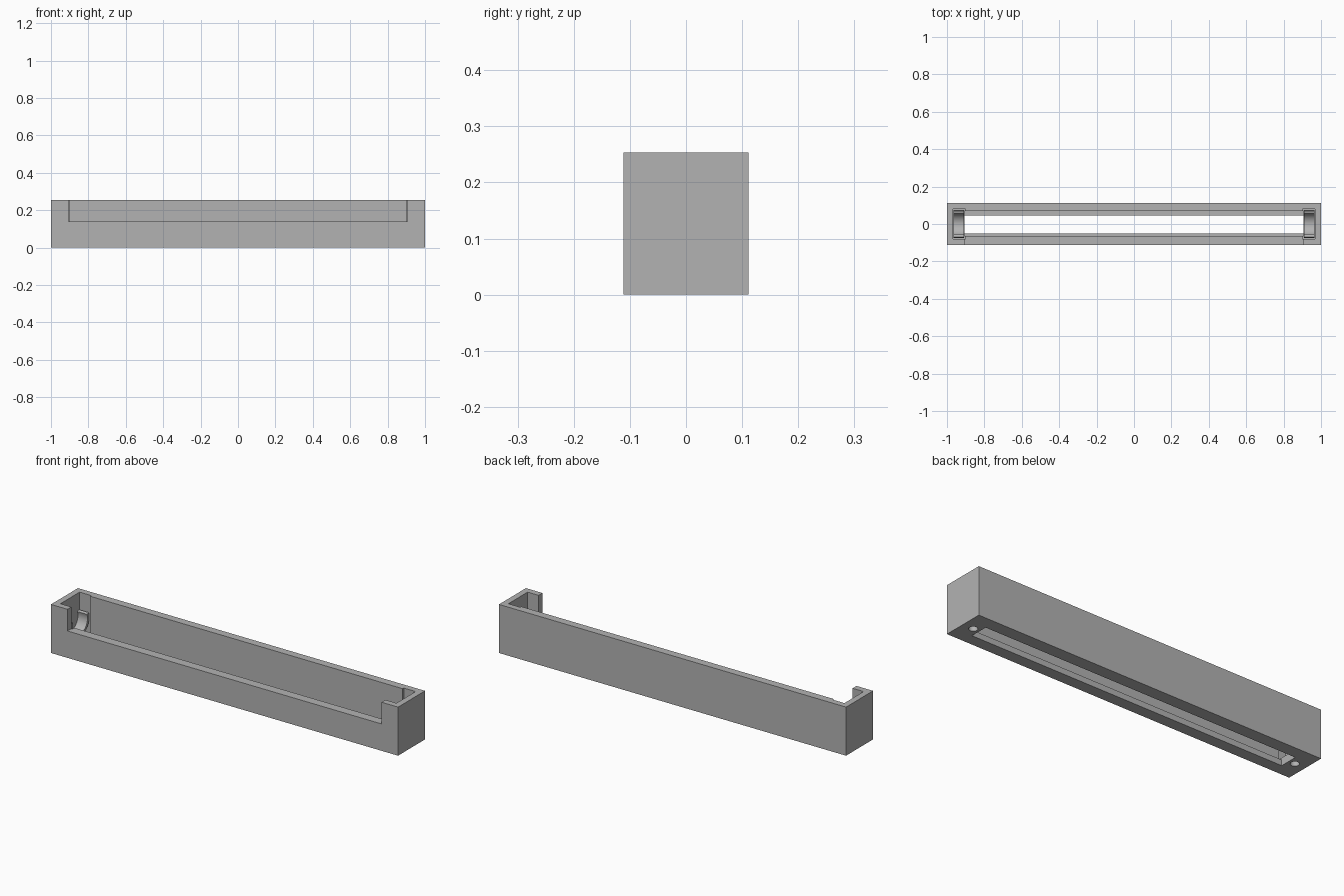
import bpy, bmesh, math

cube = bpy.data.objects.get("Cube")
if cube:
    bpy.data.objects.remove(cube, do_unlink=True)

grey = bpy.data.materials.new("plain_grey")
grey.use_nodes = True
COLOUR = (0.45, 0.45, 0.45, 1)
grey.diffuse_color = COLOUR
grey.node_tree.nodes["Principled BSDF"].inputs["Base Color"].default_value = COLOUR


def finish(name, bm):
    bmesh.ops.recalc_face_normals(bm, faces=bm.faces)
    mesh = bpy.data.meshes.new(name)
    bm.to_mesh(mesh)
    bm.free()
    mesh.materials.append(grey)
    ob = bpy.data.objects.new(name, mesh)
    bpy.context.collection.objects.link(ob)
    return ob


def box(name, x, y, z):
    bm = bmesh.new()
    bmesh.ops.create_cube(bm, size=1)
    for v in bm.verts:
        v.co = [lo + (c + 0.5) * (hi - lo) for c, (lo, hi) in zip(v.co, (x, y, z))]
    return finish(name, bm)


def peg(name, x, radius, top):
    bm = bmesh.new()
    bmesh.ops.create_cone(bm, cap_ends=True, segments=32, radius1=radius,
                          radius2=radius, depth=2 * top)
    bmesh.ops.translate(bm, verts=bm.verts, vec=(x, 0, 0))
    return finish(name, bm)


def clip(name, x0, x1, z, inner, outer):
    # Open-topped ring section, extruded along x
    steps = 32
    angles = [math.radians(-200 + 220 * i / steps) for i in range(steps + 1)]
    bm = bmesh.new()
    rings = []
    for a in angles:
        rings.append([bm.verts.new((x, r * math.cos(a), z + r * math.sin(a)))
                      for x, r in ((x0, inner), (x1, inner), (x1, outer), (x0, outer))])
    for a, b in zip(rings, rings[1:]):
        for k in range(4):
            n = (k + 1) % 4
            bm.faces.new((a[k], a[n], b[n], b[k]))
    bm.faces.new(rings[0])
    bm.faces.new(rings[-1])
    return finish(name, bm)


def smooth(ob):
    bpy.ops.object.select_all(action='DESELECT')
    ob.select_set(True)
    bpy.context.view_layer.objects.active = ob
    bpy.ops.object.shade_smooth_by_angle(angle=math.radians(30))


# Long trough
H, END, FLOOR = 0.253, 0.905, 0.03
housing = box("housing", (-1, 1), (-0.111, 0.111), (0, H))

# Openings: inner chamber, bottom slot, low front edge, end pockets, base holes
cutters = [
    box("chamber_cutter", (-END, END), (-0.064, 0.07), (FLOOR, 0.4)),
    box("slot_cutter", (-END, END), (-0.05, 0.045), (-0.1, 0.1)),
    box("front_cutter", (-END, END), (-0.3, 0), (0.14, 0.4)),
]
for s in (-1, 1):
    xs = sorted((s * 0.9, s * 0.968))
    cutters.append(box("pocket_cutter", xs, (-0.079, 0.079), (0.04, 0.4)))
    cutters.append(peg("hole_cutter", s * 0.94, 0.021, 0.03))

bpy.context.view_layer.objects.active = housing
for c in cutters:
    c.hide_render = True
    m = housing.modifiers.new("cut", 'BOOLEAN')
    m.operation = 'DIFFERENCE'
    m.solver = 'EXACT'
    m.object = c
    bpy.ops.object.modifier_apply(modifier=m.name)
for c in cutters:
    bpy.data.objects.remove(c, do_unlink=True)
smooth(housing)

# Roller clips standing in the end pockets
for s, side in ((-1, "right"), (1, "left")):
    x0, x1 = sorted((s * 0.91, s * 0.965))
    smooth(clip(side + "_clip", x0, x1, 0.14, 0.061, 0.075))
    box(side + "_clip_foot", (x0, x1), (-0.03, 0.03), (0.039, 0.073))
